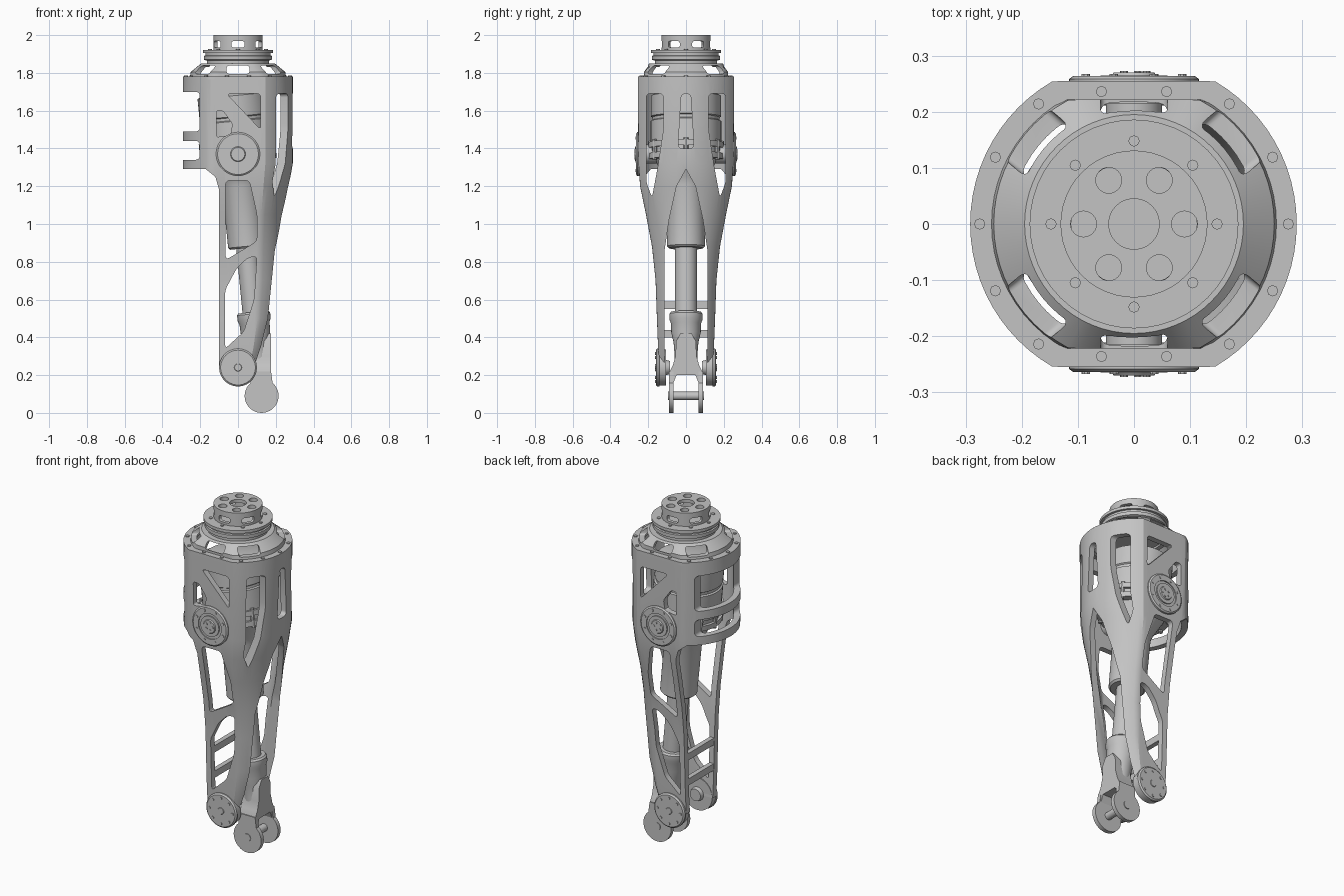
import bpy, bmesh, math
from mathutils import Matrix, Vector

if "Cube" in bpy.data.objects:
    bpy.data.objects.remove(bpy.data.objects["Cube"], do_unlink=True)

GREY = (0.55, 0.55, 0.55, 1)
metal = bpy.data.materials.new("grey_metal")
metal.use_nodes = True
metal.diffuse_color = GREY
metal.node_tree.nodes["Principled BSDF"].inputs["Base Color"].default_value = GREY
parts = []


def make(name, bm, matrix=None, keep=True):
    if matrix:
        bm.transform(matrix)
    me = bpy.data.meshes.new(name)
    bm.to_mesh(me)
    bm.free()
    me.materials.append(metal)
    ob = bpy.data.objects.new(name, me)
    bpy.context.collection.objects.link(ob)
    if keep:
        parts.append(ob)
    return ob


def prism(name, pts, axis, a, b, round_by=0, matrix=None, keep=True):
    """Extrude a 2D outline along an axis from a to b."""
    place = {"x": lambda u, v: (a, u, v), "y": lambda u, v: (u, a, v)}[axis]
    bm = bmesh.new()
    bm.faces.new([bm.verts.new(place(u, v)) for u, v in pts])
    if round_by:
        bmesh.ops.bevel(bm, geom=bm.verts[:], offset=round_by, segments=4, profile=0.5,
                        affect='VERTICES', clamp_overlap=True)
        bmesh.ops.remove_doubles(bm, verts=bm.verts[:], dist=0.0005)
    step = Vector([(b - a) * (axis == k) for k in "xyz"])
    out = bmesh.ops.extrude_face_region(bm, geom=bm.faces[:], use_keep_orig=True)
    bmesh.ops.translate(bm, vec=step, verts=[g for g in out["geom"] if isinstance(g, bmesh.types.BMVert)])
    bmesh.ops.recalc_face_normals(bm, faces=bm.faces[:])
    return make(name, bm, matrix, keep)


def lathe(name, profile, matrix=None, closed=False, steps=48, keep=True):
    """Spin a (radius, height) profile around z."""
    bm = bmesh.new()
    vs = [bm.verts.new((r, 0, h)) for r, h in profile]
    for p, q in zip(vs, vs[1:] + (vs[:1] if closed else [])):
        bm.edges.new((p, q))
    bmesh.ops.spin(bm, geom=bm.verts[:] + bm.edges[:], cent=(0, 0, 0), axis=(0, 0, 1),
                   angle=2 * math.pi, steps=steps)
    bmesh.ops.remove_doubles(bm, verts=bm.verts[:], dist=0.0002)
    bmesh.ops.recalc_face_normals(bm, faces=bm.faces[:])
    return make(name, bm, matrix, keep)


def rod(name, r, a, b, matrix=None, steps=24, keep=True):
    return lathe(name, [(0, a), (r, a), (r, b), (0, b)], matrix, steps=steps, keep=keep)


def evaluated(ob):
    dg = bpy.context.evaluated_depsgraph_get()
    dg.update()
    return bpy.data.meshes.new_from_object(ob.evaluated_get(dg))


def area(me):
    return sum(p.area for p in me.polygons)


def cut(ob, cutters):
    """Subtract cutters one by one, taking the first solver that gives a sound result."""
    for c in cutters:
        before = area(ob.data)
        for solver in ('EXACT', 'MANIFOLD', 'FLOAT'):
            m = ob.modifiers.new("cut", 'BOOLEAN')
            m.operation, m.solver, m.object = 'DIFFERENCE', solver, c
            me = evaluated(ob)
            ob.modifiers.clear()
            if 0.4 < area(me) / before < 1.2 and abs(area(me) - before) > 1e-6:
                ob.data = me
                break
        bpy.data.objects.remove(c, do_unlink=True)


def loft(name, rows, wall):
    """Round tube with flattened front and back; rows are (z, right reach, half depth)."""
    n, bm, skins = 72, bmesh.new(), []
    for inset in (0, wall):
        rings = []
        for z, xr, yh in rows:
            ring = []
            for i in range(n):
                t = 2 * math.pi * i / n
                x = math.cos(t) * ((xr if math.cos(t) > 0 else 0.292) - inset)
                y = max(inset - yh, min(yh - inset, 1.15 * (yh - inset) * math.sin(t)))
                ring.append(bm.verts.new((x, y, z)))
            rings.append(ring)
        skins.append(rings)
    outer, inner = skins
    # Outer skin upward, over the top edge, inner skin downward, back along the bottom
    loop = outer + inner[::-1] + outer[:1]
    for lo, hi in zip(loop, loop[1:]):
        for i in range(n):
            j = (i + 1) % n
            bm.faces.new((lo[i], lo[j], hi[j], hi[i]))
    bmesh.ops.triangulate(bm, faces=bm.faces[:])
    return make(name, bm)


def window(pts, axis="y", a=-0.5, b=0.5, r=0.02, matrix=None):
    return prism("cutter", pts, axis, a, b, r, matrix, keep=False)


def turn(deg):
    return Matrix.Rotation(math.radians(deg), 4, 'Z')


def box(u, lo, hi):
    return [(-u, lo), (u, lo), (u, hi), (-u, hi)]


# Outer shell with open back side, hoops and windows
shell = loft("outer_shell", [(0.24, 0.12, 0.14), (0.35, 0.165, 0.148), (0.5, 0.208, 0.154),
                             (0.7, 0.228, 0.161), (0.88, 0.236, 0.18), (1.05, 0.247, 0.212),
                             (1.2, 0.27, 0.243), (1.32, 0.29, 0.252), (1.765, 0.29, 0.255)], 0.034)
cuts = [
    window([(-0.5, 1.49), (-0.203, 1.49), (-0.203, 1.7), (-0.5, 1.7)]),
    window([(-0.5, 1.34), (-0.203, 1.34), (-0.203, 1.44), (-0.5, 1.44)]),
    window([(-0.5, 1.29), (-0.17, 1.29), (-0.12, 1.25), (-0.1, 1.18), (-0.1, 0.01), (-0.5, 0.01)], r=0),
    window([(-0.06, 1.69), (0.12, 1.69), (0.12, 1.5)]),
    window([(-0.115, 1.6), (-0.08, 1.6), (-0.03, 1.53), (-0.04, 1.47), (-0.115, 1.46)], r=0.012),
    window([(-0.065, 1.23), (0.06, 1.23), (0.1, 1.05), (0.1, 0.91), (0.02, 0.86), (-0.065, 0.81)]),
    window([(-0.068, 0.65), (-0.01, 0.76), (0.05, 0.82), (0.1, 0.83), (0.085, 0.6), (0.03, 0.43),
            (-0.068, 0.34)]),
    window([(-0.025, 1.69), (0.025, 1.69), (0.042, 1.4), (-0.042, 1.4)], "x", 0.05, r=0.022),
]
arch = [(0.05, 1.2), (0.09, 1.02), (0.115, 0.85), (0.115, 0.01)]
cuts.append(window([(0, 1.29)] + arch + [(-u, v) for u, v in reversed(arch)], "x", 0.013, r=0))
side = [(0.12, 1.69), (0.21, 1.69), (0.21, 1.22), (0.18, 1.14), (0.15, 1.3), (0.12, 1.5)]
for s in (1, -1):
    cuts.append(window([(s * u, v) for u, v in side], "x", 0.053))
cut(shell, cuts)

# Bolted top rim
loft("top_rim", [(1.765, 0.29, 0.255), (1.782, 0.29, 0.255)], 0.04)
for sx in (1, -1):
    rod("rim_bolt", 0.01, 1.77, 1.787, Matrix.Translation((sx * 0.275, 0, 0)), 8)
    for sy in (1, -1):
        for x, y in ((0.058, 0.236), (0.17, 0.214), (0.247, 0.119)):
            rod("rim_bolt", 0.01, 1.77, 1.787, Matrix.Translation((sx * x, sy * y, 0)), 8)

# Sloped cage above the rim
cage = lathe("top_cage", [(0.256, 1.77), (0.25, 1.805), (0.195, 1.85), (0.16, 1.85), (0.16, 1.83),
                          (0.185, 1.83), (0.225, 1.79), (0.225, 1.77)], closed=True, steps=64)
for v in cage.data.vertices:
    v.co.y = max(-0.222, min(0.222, v.co.y))
cut(cage, [window(box(0.06, 1.795, 1.838), "x", 0.1, 0.4, 0.012, turn(d))
           for d in (40, 90, 140, 220, 270, 320)])

# Swivel flange and perforated drum
lathe("swivel_flange", [(0, 1.84), (0.165, 1.84), (0.165, 1.865), (0.18, 1.87), (0.18, 1.89), (0.172, 1.893),
                        (0.172, 1.905), (0.186, 1.905), (0.186, 1.922), (0, 1.922)])
for k in range(8):
    rod("flange_bolt", 0.01, 1.91, 1.927, turn(45 * k) @ Matrix.Translation((0.148, 0, 0)), 8)
drum = lathe("top_drum", [(0.045, 2), (0.131, 2), (0.131, 1.915), (0.112, 1.915), (0.112, 1.98), (0.045, 1.98)],
             closed=True)
cut(drum, [rod("cutter", 0.023, 1.95, 2.1, turn(60 * k) @ Matrix.Translation((0.09, 0, 0)), keep=False)
           for k in range(6)]
    + [window(box(0.035, 1.935, 1.968), "x", 0.06, 0.2, 0.01, turn(60 * k + 30)) for k in range(6)])

# Linear actuator, leaning from the upper pivot to the fork
lean = Matrix.Translation((0, 0, 1.37)) @ Matrix.Rotation(-math.atan2(0.125, 1.28), 4, 'Y')
lathe("actuator_housing", [(0, 0.33), (0.15, 0.33), (0.185, 0.31), (0.185, 0.2), (0.178, 0.195), (0.178, 0.18),
                           (0.187, 0.175), (0.187, 0.06), (0.2, 0.06), (0.2, 0.03), (0.185, 0.03), (0.185, 0),
                           (0.2, 0), (0.2, -0.03), (0.165, -0.03), (0.115, -0.13), (0.102, -0.17),
                           (0.1, -0.49), (0.09, -0.5), (0, -0.5)], lean)
rod("piston", 0.058, -0.9, -0.48, lean, 32)
lathe("rod_end", [(0, -0.84), (0.08, -0.84), (0.088, -0.85), (0.088, -0.88), (0.08, -0.9), (0.078, -0.95),
                  (0.066, -1.0), (0.06, -1.07), (0.06, -1.14), (0, -1.14)], lean)
for k in range(12):
    rod("housing_bolt", 0.012, -0.04, 0.07, lean @ turn(30 * k) @ Matrix.Translation((0.19, 0, 0)), 8)

# Fork at the lower end with its pin
half = [(0.03, 0.42), (0.052, 0.38), (0.056, 0.3), (0.07, 0.25), (0.09, 0.21), (0.09, 0.16),
        (0.066, 0.16), (0.05, 0.2)]
prism("fork_yoke", half + [(-u, v) for u, v in reversed(half)], "x", 0.07, 0.175)
ear = [(0.125 + 0.09 * math.cos(t), 0.09 + 0.09 * math.sin(t))
       for t in [math.radians(-230 + 10 * k) for k in range(29)]]
for s in (1, -1):
    prism("fork_ear", ear + [(0.175, 0.22), (0.07, 0.22)], "y", s * 0.066, s * 0.0905)
    spin = Matrix.Rotation(math.radians(-90 * s), 4, 'X')
    rod("fork_pin", 0.022, 0, 0.094, Matrix.Translation((0.125, 0, 0.09)) @ spin)

    # Upper pivot cover
    at = Matrix.Translation((0, 0, 1.37)) @ spin
    lathe("pivot_cover", [(0, 0.27), (0.036, 0.27), (0.04, 0.265), (0.06, 0.265), (0.06, 0.258),
                          (0.075, 0.258), (0.075, 0.264), (0.108, 0.264), (0.116, 0.258),
                          (0.116, 0.222), (0.05, 0.222), (0.05, 0.15), (0, 0.15)], at)
    for k in range(8):
        rod("pivot_bolt", 0.008, 0.26, 0.267, at @ turn(45 * k + 22) @ Matrix.Translation((0.093, 0, 0)), 8)
    for k in range(5):
        rod("hub_bolt", 0.007, 0.266, 0.273, at @ turn(72 * k) @ Matrix.Translation((0.022, 0, 0)), 8)

    # Ankle hub
    at = Matrix.Translation((0, 0, 0.24)) @ spin
    lathe("ankle_hub", [(0, 0.163), (0.018, 0.163), (0.02, 0.16), (0.092, 0.16), (0.1, 0.153), (0.1, 0.142),
                        (0.096, 0.14), (0.096, 0.107), (0.04, 0.107), (0.035, 0.085), (0, 0.085)], at)
    for k in range(8):
        rod("ankle_bolt", 0.008, 0.155, 0.164, at @ turn(45 * k) @ Matrix.Translation((0.075, 0, 0)), 8)

# Cross bars joining the two struts
for z in (0.42, 0.57):
    prism("cross_bar", [(-0.099, z - 0.02), (-0.071, z - 0.02), (-0.071, z + 0.02), (-0.099, z + 0.02)],
          "y", -0.135, 0.135)

# Smooth shading with crisp edges
bpy.ops.object.select_all(action='DESELECT')
for ob in parts:
    ob.select_set(True)
bpy.context.view_layer.objects.active = shell
bpy.ops.object.shade_smooth_by_angle(angle=math.radians(30))
